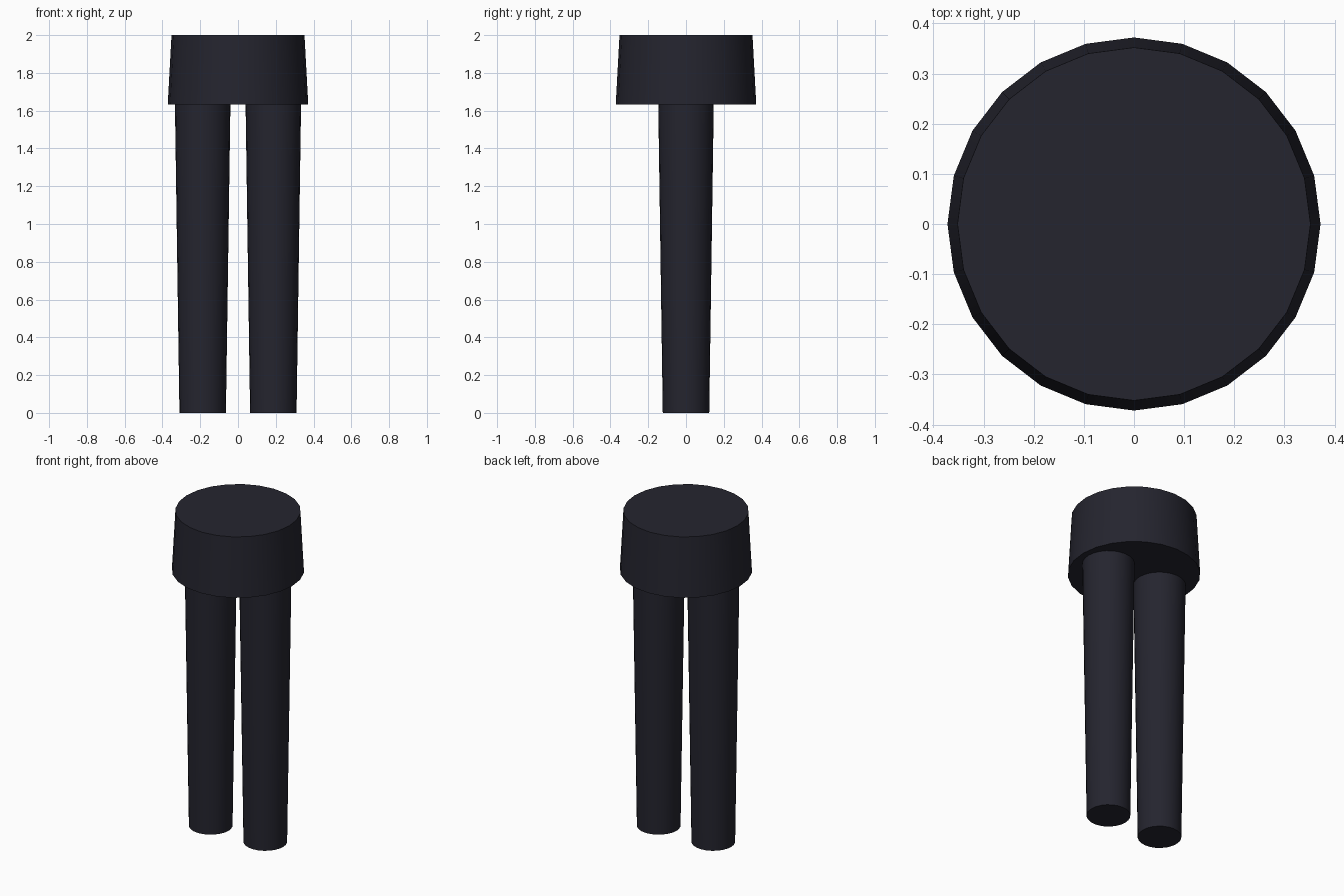
import bpy
import math

cube = bpy.data.objects.get("Cube")
if cube:
    bpy.data.objects.remove(cube, do_unlink=True)

# Single dark cloth colour
cloth = bpy.data.materials.new("dark_navy_cloth")
cloth.use_nodes = True
colour = (0.018, 0.018, 0.028, 1)
cloth.diffuse_color = colour
bsdf = next(n for n in cloth.node_tree.nodes if n.type == 'BSDF_PRINCIPLED')
bsdf.inputs["Base Color"].default_value = colour
bsdf.inputs["Roughness"].default_value = 0.8


def tapered(name, x, z0, z1, r0, r1, sides=24):
    """Smooth-sided capped cone from z0 to z1."""
    bpy.ops.mesh.primitive_cone_add(vertices=sides, radius1=r0, radius2=r1,
                                    depth=z1 - z0, location=(x, 0, (z0 + z1) / 2))
    obj = bpy.context.object
    obj.name = obj.data.name = name
    obj.data.materials.append(cloth)
    bpy.ops.object.shade_smooth_by_angle(angle=math.radians(40))
    return obj


# Hips, wider at the hem
tapered("hips", 0, 1.632, 2.0, 0.372, 0.352)

# Pair of legs, narrowing to the ankle
for side, sign in (("left", 1), ("right", -1)):
    tapered(side + "_leg", sign * 0.187, 0, 1.64, 0.123, 0.147)
